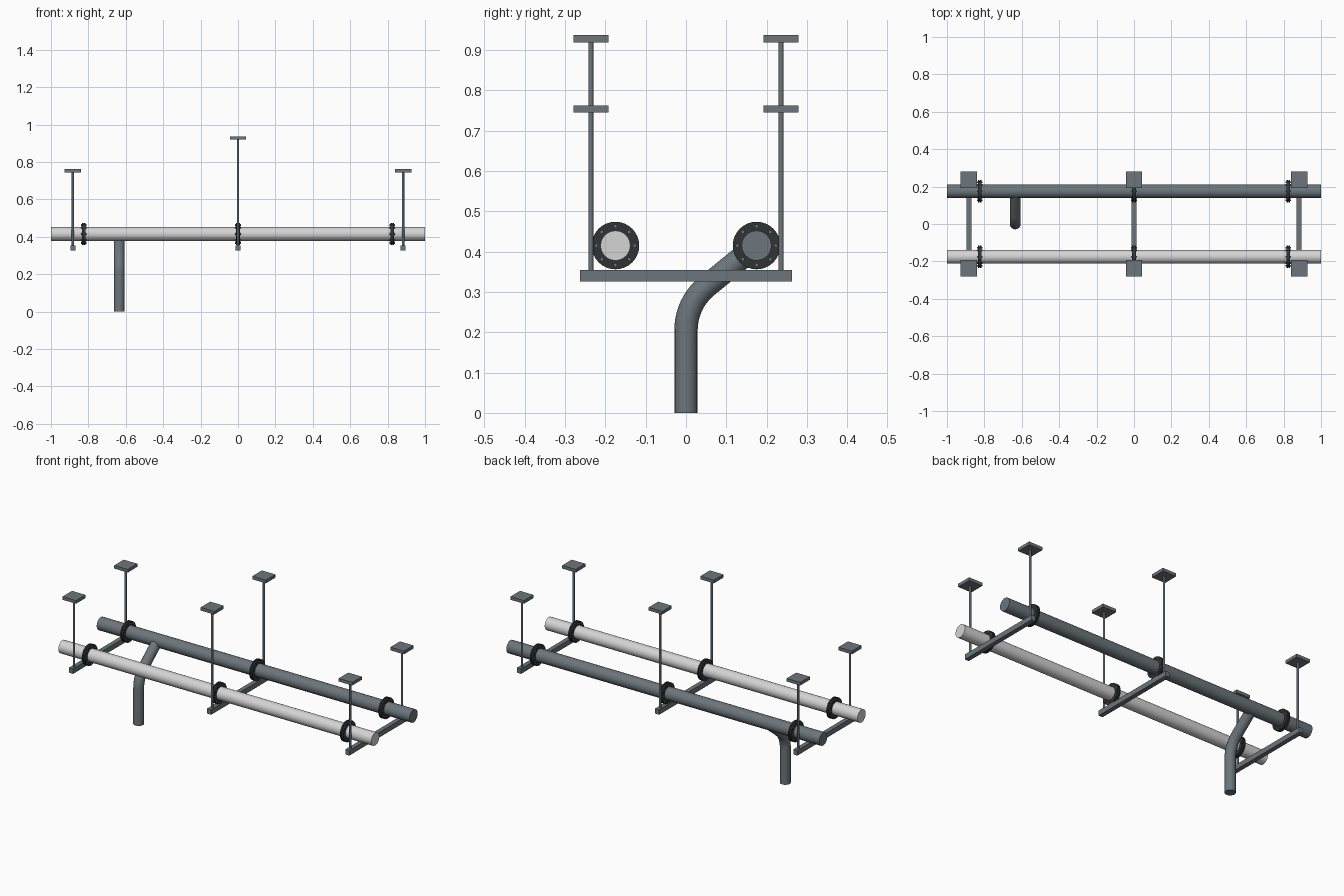
import bpy, math
from mathutils import Vector

if "Cube" in bpy.data.objects:
    bpy.data.objects.remove(bpy.data.objects["Cube"])


def material(name, col):
    m = bpy.data.materials.new(name)
    m.diffuse_color = (*col, 1)
    m.use_nodes = True
    m.node_tree.nodes["Principled BSDF"].inputs["Base Color"].default_value = m.diffuse_color
    return m


STEEL = material("steel grey", (0.15, 0.18, 0.20))
PALE = material("pale grey", (0.66, 0.66, 0.66))
DARK = material("dark flange", (0.03, 0.033, 0.036))


def finish(name, mat, smooth=False):
    o = bpy.context.object
    o.name = name
    o.data.materials.append(mat)
    if smooth:
        bpy.ops.object.shade_smooth_by_angle(angle=math.radians(35))
    return o


def box(name, centre, size, mat):
    bpy.ops.mesh.primitive_cube_add(size=1, location=centre)
    o = bpy.context.object
    o.scale = size
    bpy.ops.object.transform_apply(location=False, rotation=False, scale=True)
    return finish(name, mat)


def rod(name, a, b, r, mat, sides=24, smooth=True):
    a, b = Vector(a), Vector(b)
    d = b - a
    bpy.ops.mesh.primitive_cylinder_add(
        vertices=sides, radius=r, depth=d.length, location=(a + b) / 2,
        rotation=d.to_track_quat('Z', 'Y').to_euler())
    return finish(name, mat, smooth)


PIPE_Y, PIPE_Z = 0.175, 0.415

# two long pipes with bolted flanges
for side, mat, label in ((-1, PALE, "front"), (1, STEEL, "back")):
    y = side * PIPE_Y
    rod(label + "_pipe", (-1, y, PIPE_Z), (1, y, PIPE_Z), 0.037, mat, 32)
    for x in (-0.825, 0, 0.825):
        for s in (-1, 1):
            rod(label + "_flange", (x + s * 0.002, y, PIPE_Z),
                (x + s * 0.010, y, PIPE_Z), 0.059, DARK, 32)
        rod(label + "_gasket", (x - 0.002, y, PIPE_Z), (x + 0.002, y, PIPE_Z),
            0.055, DARK, 32)
        for i in range(8):
            a = i * math.pi / 4
            by, bz = y + 0.048 * math.cos(a), PIPE_Z + 0.048 * math.sin(a)
            rod(label + "_bolt", (x - 0.015, by, bz), (x + 0.015, by, bz),
                0.005, STEEL, 6, False)

# hanger frames: cross beam, two rods, two ceiling plates
for x, top in ((-0.883, 0.763), (0, 0.937), (0.883, 0.763)):
    box("cross_beam", (x, 0, 0.340), (0.026, 0.526, 0.029), STEEL)
    for y in (-0.236, 0.236):
        rod("hanger_rod", (x, y, 0.33), (x, y, top - 0.01), 0.006, STEEL, 12)
        box("ceiling_plate", (x, y, top - 0.009), (0.087, 0.087, 0.018), STEEL)

# bent branch pipe rising into the back pipe
R, bend, z0 = 0.142, math.radians(51), 0.205
path = [(0, 0)] + [(R * (1 - math.cos(bend * i / 10)), z0 + R * math.sin(bend * i / 10))
                   for i in range(11)] + [(PIPE_Y, PIPE_Z)]
curve = bpy.data.curves.new("branch_pipe", 'CURVE')
curve.dimensions = '3D'
curve.bevel_depth = 0.029
curve.bevel_resolution = 6
curve.use_fill_caps = True
spline = curve.splines.new('POLY')
spline.points.add(len(path) - 1)
for p, (y, z) in zip(spline.points, path):
    p.co = (-0.635, y, z, 1)
branch = bpy.data.objects.new("branch_pipe", curve)
bpy.context.collection.objects.link(branch)
bpy.ops.object.select_all(action='DESELECT')
branch.select_set(True)
bpy.context.view_layer.objects.active = branch
bpy.ops.object.convert(target='MESH')
finish("branch_pipe", STEEL, True)
